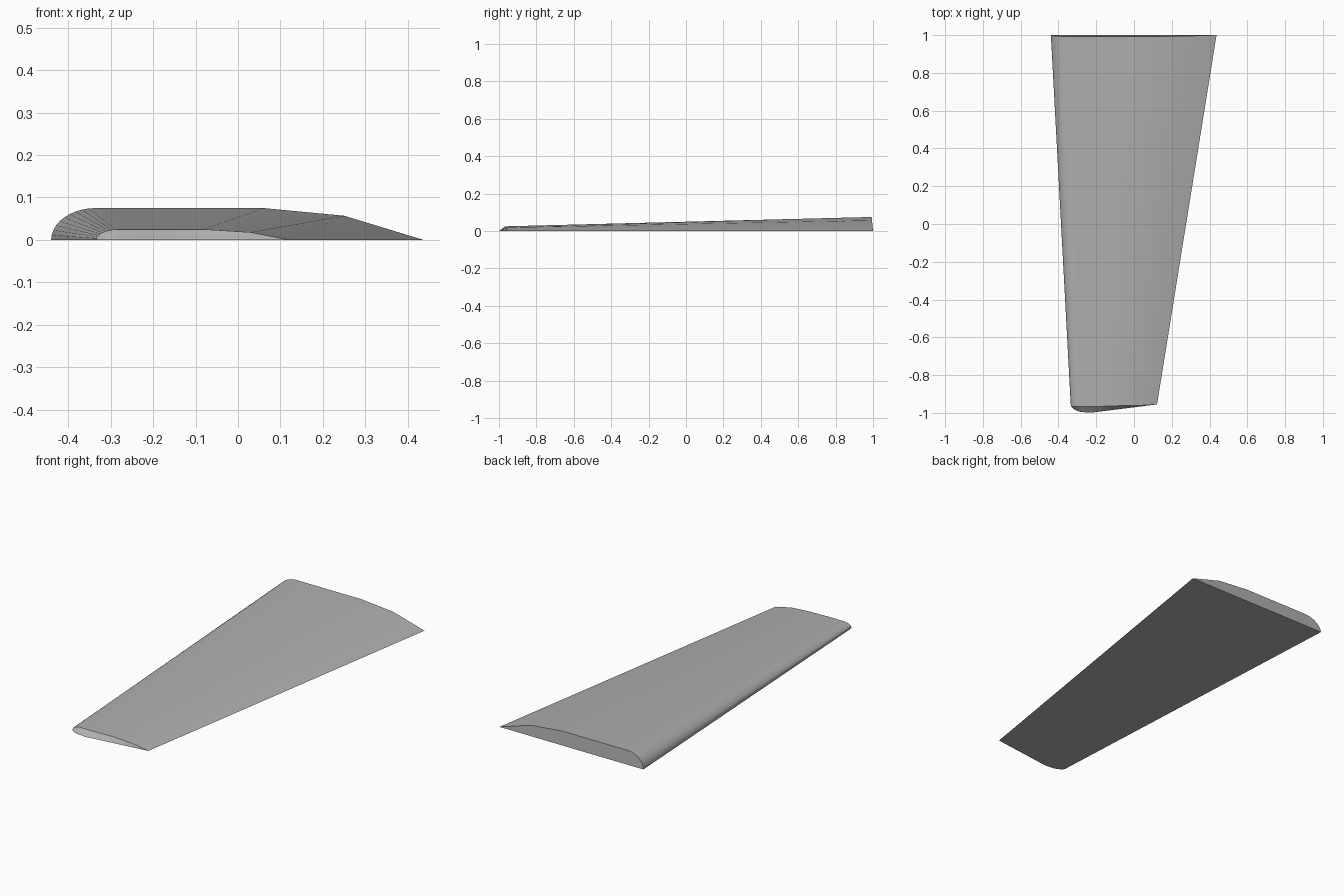
import bpy
import bmesh
from math import sin, cos, pi, radians

if "Cube" in bpy.data.objects:
    bpy.data.objects.remove(bpy.data.objects["Cube"], do_unlink=True)

grey = bpy.data.materials.new("light grey")
grey.use_nodes = True
colour = (0.43, 0.43, 0.43, 1)
grey.diffuse_color = colour
grey.node_tree.nodes["Principled BSDF"].inputs["Base Color"].default_value = colour


def section(lead, shoulder, height, rear):
    """Flat-bottomed aerofoil outline: elliptical nose, flat top, tapering tail."""
    steps = 10
    pts = [(shoulder - (shoulder - lead) * cos(i / steps * pi / 2),
            height * sin(i / steps * pi / 2)) for i in range(steps + 1)]
    flat_end = rear[0][0]
    pts += [(shoulder + (flat_end - shoulder) * i / 4, height) for i in (1, 2, 3)]
    return pts + rear


def tip_y(x, bulge):
    """Rounded end: quick curve near the nose, straight run to the tail."""
    lead, peak, tail = -0.335, -0.235, 0.122
    if x < peak:
        t = (peak - x) / (peak - lead)
        return -0.955 - bulge * max(0, 1 - t * t) ** 0.5
    return -0.955 - bulge * (tail - x) / (tail - peak)


root = section(-0.44, -0.335, 0.075, [(0.06, 0.075), (0.25, 0.057), (0.437, 0)])
tip = section(-0.335, -0.28, 0.025, [(-0.08, 0.025), (0.03, 0.018), (0.122, 0)])

bm = bmesh.new()
# Root leans in slightly at the top
root_row = [bm.verts.new((x, 1 - 0.1 * z, z)) for x, z in root]
tip_row = [bm.verts.new((x, tip_y(x, 0.045 - 1.3 * z), z)) for x, z in tip]
base_row = [tip_row[0]] + [bm.verts.new((x, tip_y(x, 0.045), 0))
                           for x, z in tip[1:-1]] + [tip_row[-1]]

# Upper skin, sloped tip, root end and flat underside
for upper, lower in ((root_row, tip_row), (tip_row, base_row)):
    for i in range(len(upper) - 1):
        quad = (upper[i], upper[i + 1], lower[i + 1], lower[i])
        bm.faces.new(list(dict.fromkeys(quad)))
bm.faces.new(root_row)
bm.faces.new([root_row[0], root_row[-1]] + base_row[::-1])
bmesh.ops.recalc_face_normals(bm, faces=bm.faces)

mesh = bpy.data.meshes.new("wing_panel")
bm.to_mesh(mesh)
bm.free()
mesh.materials.append(grey)
wing = bpy.data.objects.new("wing_panel", mesh)
bpy.context.collection.objects.link(wing)
bpy.context.view_layer.objects.active = wing
wing.select_set(True)
bpy.ops.object.shade_smooth_by_angle(angle=radians(30))
